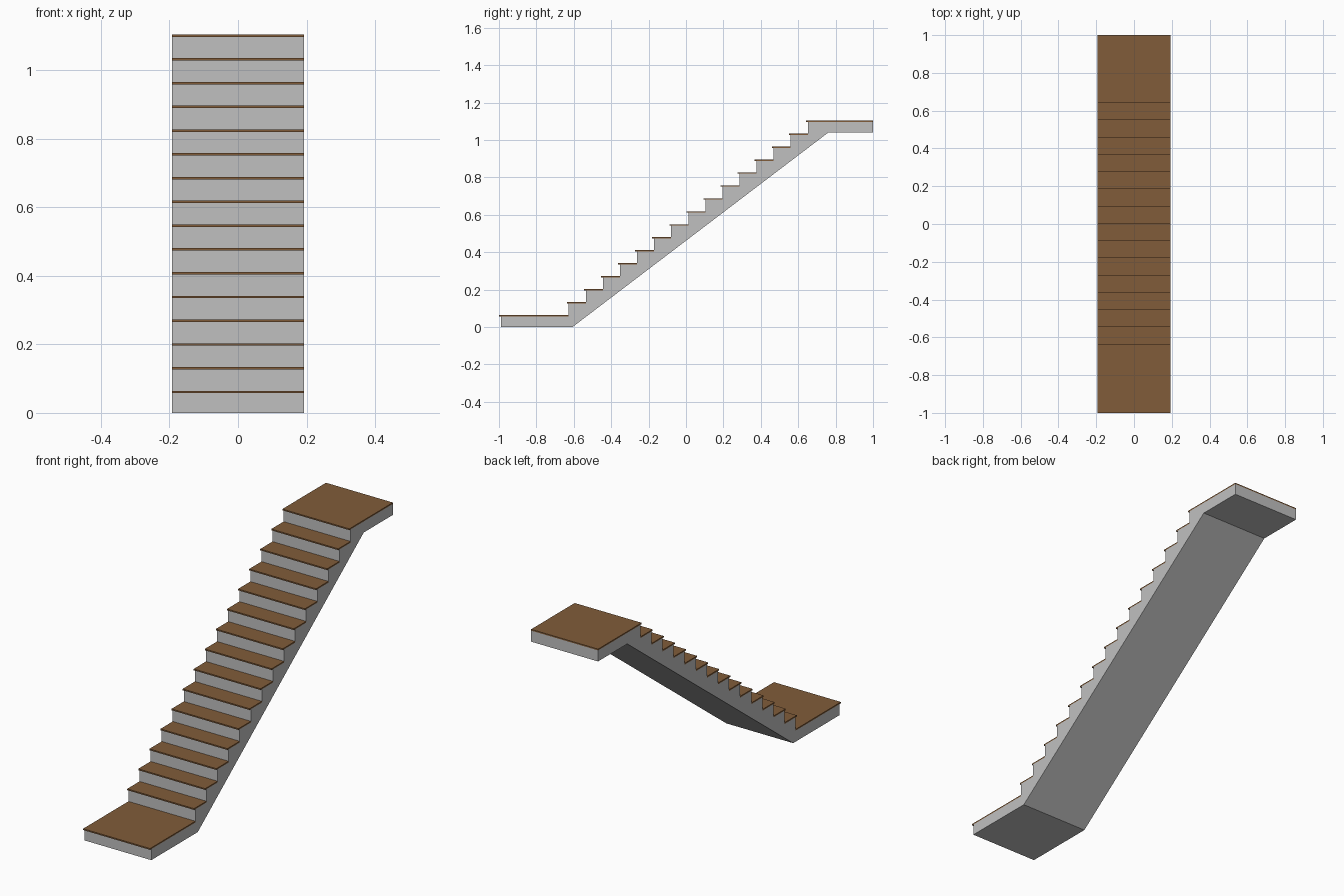
import bpy, bmesh

if "Cube" in bpy.data.objects:
    bpy.data.objects.remove(bpy.data.objects["Cube"])

HALF_W = 0.193          # half width of the flight
STEPS = 15              # risers
RISE, RUN = 0.0693, 0.0913
NOSE = 0.01             # tread overhang
THICK = 0.007           # tread board thickness
Z0 = 0.0575             # top of lower landing slab
Y0 = -0.627             # first riser


def material(name, rgb):
    m = bpy.data.materials.new(name)
    m.diffuse_color = (*rgb, 1)
    m.use_nodes = True
    m.node_tree.nodes["Principled BSDF"].inputs["Base Color"].default_value = m.diffuse_color
    return m


def extrude_profile(name, profile, mat):
    """Extrude a (y, z) profile across the width of the stair."""
    bm = bmesh.new()
    face = bm.faces.new([bm.verts.new((-HALF_W, y, z)) for y, z in profile])
    ext = bmesh.ops.extrude_face_region(bm, geom=[face])
    verts = [g for g in ext["geom"] if isinstance(g, bmesh.types.BMVert)]
    bmesh.ops.translate(bm, verts=verts, vec=(2 * HALF_W, 0, 0))
    bmesh.ops.recalc_face_normals(bm, faces=bm.faces)
    mesh = bpy.data.meshes.new(name)
    bm.to_mesh(mesh)
    bm.free()
    mesh.materials.append(mat)
    obj = bpy.data.objects.new(name, mesh)
    bpy.context.collection.objects.link(obj)
    return obj


concrete = material("concrete grey", (0.53, 0.53, 0.53))
wood = material("brown wood", (0.22, 0.107, 0.041))

# Concrete body: landings, sawtooth steps and sloping underside
top = Z0 + STEPS * RISE
profile = [(-0.99, 0), (-0.99, Z0)]
for i in range(STEPS):
    y = Y0 + i * RUN
    profile += [(y, Z0 + i * RISE), (y, Z0 + (i + 1) * RISE)]
profile += [(1, top), (1, top - Z0), (0.76, top - Z0), (-0.607, 0)]
extrude_profile("concrete_stair", profile, concrete)

# Wooden boards on the lower landing, every step and the upper landing
for i in range(STEPS + 1):
    front = -1 if i == 0 else Y0 + (i - 1) * RUN - NOSE
    back = 1 if i == STEPS else Y0 + i * RUN
    z = Z0 + i * RISE
    name = {0: "lower_landing_board", STEPS: "upper_landing_board"}.get(i, f"tread_{i}")
    extrude_profile(name, [(front, z), (back, z), (back, z + THICK), (front, z + THICK)], wood)
